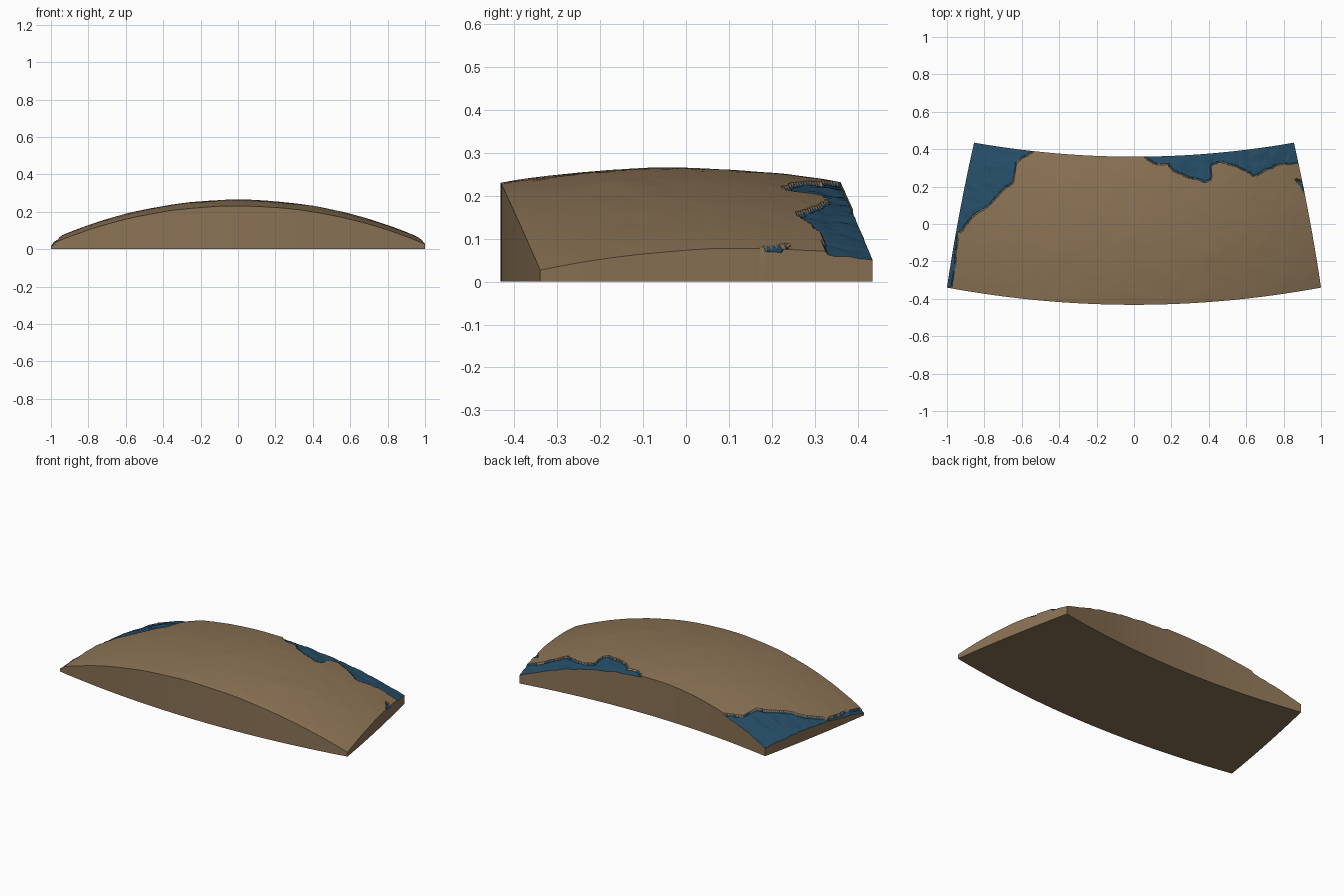
import bpy, bmesh, math
from mathutils import Vector, noise

if "Cube" in bpy.data.objects:
    bpy.data.objects.remove(bpy.data.objects["Cube"])

NU, NV = 300, 120          # grid resolution of the curved top
R = 2.43                   # radius of the globe the block is cut from
PEAK, Y0 = 0.264, -0.03    # highest point of the curved top


def material(name, rgb):
    m = bpy.data.materials.new(name)
    m.diffuse_color = (*rgb, 1)
    m.use_nodes = True
    m.node_tree.nodes["Principled BSDF"].inputs["Base Color"].default_value = m.diffuse_color
    return m


earth = material("earth brown", (0.258, 0.171, 0.091))
water = material("sea blue", (0.0194, 0.0762, 0.138))

# Coastlines seen from above: everything inside a loop is sea
WEST_SEA = [(-.54, .5), (-.54, .39), (-.585, .365), (-.63, .33), (-.65, .22), (-.715, .17),
            (-.77, .105), (-.85, .05), (-.915, -.02), (-.947, -.067), (-.957, -.2),
            (-.97, -.31), (-.985, -.36), (-1.1, -.36), (-1.1, .5)]
EAST_SEA = [(.06, .5), (.06, .36), (.1, .325), (.175, .32), (.235, .275), (.38, .225),
            (.405, .235), (.415, .32), (.47, .335), (.59, .29), (.645, .255), (.755, .315),
            (.88, .33), (1.1, .33), (1.1, .5)]
EAST_BAY = [(.865, .24), (.925, .15), (.92, .21), (.885, .24)]


def inside(x, y, loop):
    hit = False
    for (x1, y1), (x2, y2) in zip(loop, loop[1:] + loop[:1]):
        if (y1 > y) != (y2 > y) and x < x1 + (y - y1) * (x2 - x1) / (y2 - y1):
            hit = not hit
    return hit


def is_sea(x, y):
    # a little wobble makes the shoreline ragged
    w = noise.noise_vector(Vector((x * 22, y * 22, 3.0))) * 0.008
    return any(inside(x + w.x, y + w.y, s) for s in (WEST_SEA, EAST_SEA, EAST_BAY))


def plan(u, v):
    """Outline of the block: a patch bounded by two arcs and two bowed sides."""
    x = u * (1 - 0.145 * v + 0.03 * v * (1 - v))
    y = (1 - v) * (-0.432 + 0.092 * u * u) + v * (0.36 + 0.075 * u * u)
    return x, y


def hill(x, y, cx, cy, size, height):
    return height * math.exp(-((x - cx) ** 2 + (y - cy) ** 2) / size ** 2)


def height(x, y):
    z = PEAK - R + math.sqrt(R * R - x * x - (y - Y0) ** 2)
    if is_sea(x, y):
        z += -0.010 + 0.005 * noise.fractal(Vector((x * 14, y * 14, 7)), 1.0, 2.0, 3)
    else:
        edge = min(1, max(0, (1 - abs(x)) * 8))
        z += edge * 0.0018 * noise.fractal(Vector((x * 6, y * 6, 0)), 1.0, 2.0, 3)
        z += hill(x, y, -.03, -.06, .08, .003) + hill(x, y, .4, -.16, .07, .003)
    return z


bm = bmesh.new()
# Curved top with land and sea
top = []
for j in range(NV + 1):
    row = []
    for i in range(NU + 1):
        x, y = plan(2 * i / NU - 1, j / NV)
        row.append(bm.verts.new((x, y, height(x, y))))
    top.append(row)
for j in range(NV):
    for i in range(NU):
        f = bm.faces.new((top[j][i], top[j][i + 1], top[j + 1][i + 1], top[j + 1][i]))
        c = f.calc_center_median()
        f.material_index = 1 if is_sea(c.x, c.y) else 0
        f.smooth = True

# Vertical cut walls and flat underside
rim = (top[0][:-1] + [r[-1] for r in top[:-1]]
       + top[-1][:0:-1] + [r[0] for r in top[:0:-1]])
foot = [bm.verts.new((v.co.x, v.co.y, 0)) for v in rim]
n = len(rim)
for k in range(n):
    m = (k + 1) % n
    bm.faces.new((rim[m], rim[k], foot[k], foot[m]))
bm.faces.new(foot[::-1])

mesh = bpy.data.meshes.new("terrain_block")
bm.to_mesh(mesh)
bm.free()
mesh.materials.append(earth)
mesh.materials.append(water)
block = bpy.data.objects.new("terrain_block", mesh)
bpy.context.collection.objects.link(block)
bpy.context.view_layer.objects.active = block
block.select_set(True)
bpy.ops.object.shade_smooth_by_angle(angle=math.radians(30))
